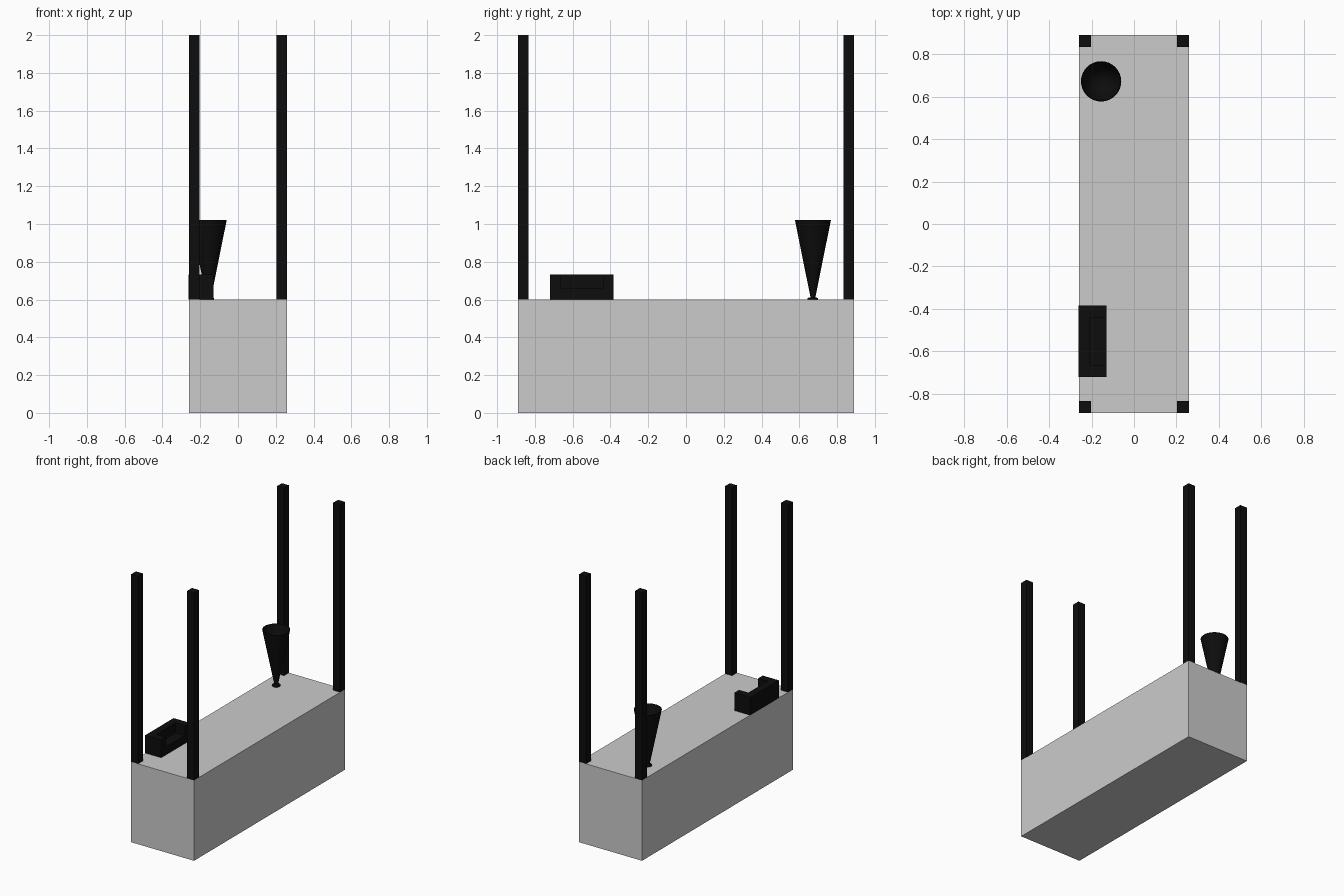
import bpy, bmesh, math

if "Cube" in bpy.data.objects:
    bpy.data.objects.remove(bpy.data.objects["Cube"])

black = bpy.data.materials.new("black")
black.diffuse_color = (0.004, 0.004, 0.004, 1)
black.use_nodes = True
black.node_tree.nodes["Principled BSDF"].inputs["Base Color"].default_value = black.diffuse_color


def finish(name, bm, mat=None):
    bmesh.ops.recalc_face_normals(bm, faces=bm.faces)
    me = bpy.data.meshes.new(name)
    bm.to_mesh(me)
    bm.free()
    ob = bpy.data.objects.new(name, me)
    bpy.context.collection.objects.link(ob)
    if mat:
        me.materials.append(mat)
    return ob


def box(name, lo, hi, mat=None):
    bm = bmesh.new()
    bmesh.ops.create_cube(bm, size=1)
    for v in bm.verts:
        v.co = [(a + b) / 2 + c * (b - a) for a, b, c in zip(lo, hi, v.co)]
    return finish(name, bm, mat)


def prism(name, outline, z0, z1, mat):
    bm = bmesh.new()
    face = bm.faces.new([bm.verts.new((x, y, z0)) for x, y in outline])
    top = bmesh.ops.extrude_face_region(bm, geom=[face], use_keep_orig=True)["geom"]
    verts = [g for g in top if isinstance(g, bmesh.types.BMVert)]
    bmesh.ops.translate(bm, verts=verts, vec=(0, 0, z1 - z0))
    return finish(name, bm, mat)


def lathe(name, profile, centre, mat, steps=32):
    bm = bmesh.new()
    verts = [bm.verts.new((r, 0, z)) for r, z in profile]
    edges = [bm.edges.new(p) for p in zip(verts, verts[1:])]
    bmesh.ops.spin(bm, geom=verts + edges, cent=(0, 0, 0), axis=(0, 0, 1),
                   angle=math.tau, steps=steps, use_duplicate=False)
    bmesh.ops.remove_doubles(bm, verts=bm.verts, dist=0.0001)
    ob = finish(name, bm, mat)
    ob.location = centre
    bpy.ops.object.select_all(action='DESELECT')
    ob.select_set(True)
    bpy.context.view_layer.objects.active = ob
    bpy.ops.object.shade_smooth_by_angle(angle=math.radians(30))
    return ob


W, D, H, P = 0.26, 0.89, 0.6, 0.057

# Main block
box("base_block", (-W, -D, 0), (W, D, H))

# Four corner posts
for sx, side in ((-1, "left"), (1, "right")):
    for sy, end in ((-1, "front"), (1, "back")):
        cx, cy = sx * (W - P / 2), sy * (D - P / 2)
        box(f"{end}_{side}_post", (cx - P / 2, cy - P / 2, H),
            (cx + P / 2, cy + P / 2, 2.0), black)

# Bench: U-shaped back and arms, open to the right, with a low seat
x0, x1, y0, y1, t = -0.262, -0.13, -0.72, -0.385, 0.055
prism("bench_back_and_arms",
      [(x0, y0), (x1, y0), (x1, y0 + t), (x0 + t, y0 + t),
       (x0 + t, y1 - t), (x1, y1 - t), (x1, y1), (x0, y1)], H, 0.733, black)
box("bench_seat", (x0 + t, y0 + t, H), (x1, y1 - t, 0.66), black)

# Hollow conical vase on a small foot
lathe("vase", [(0, 0), (0.028, 0), (0.028, 0.008), (0.013, 0.012),
               (0.095, 0.42), (0.091, 0.42), (0, 0.03)],
      (-0.155, 0.672, H), black)
